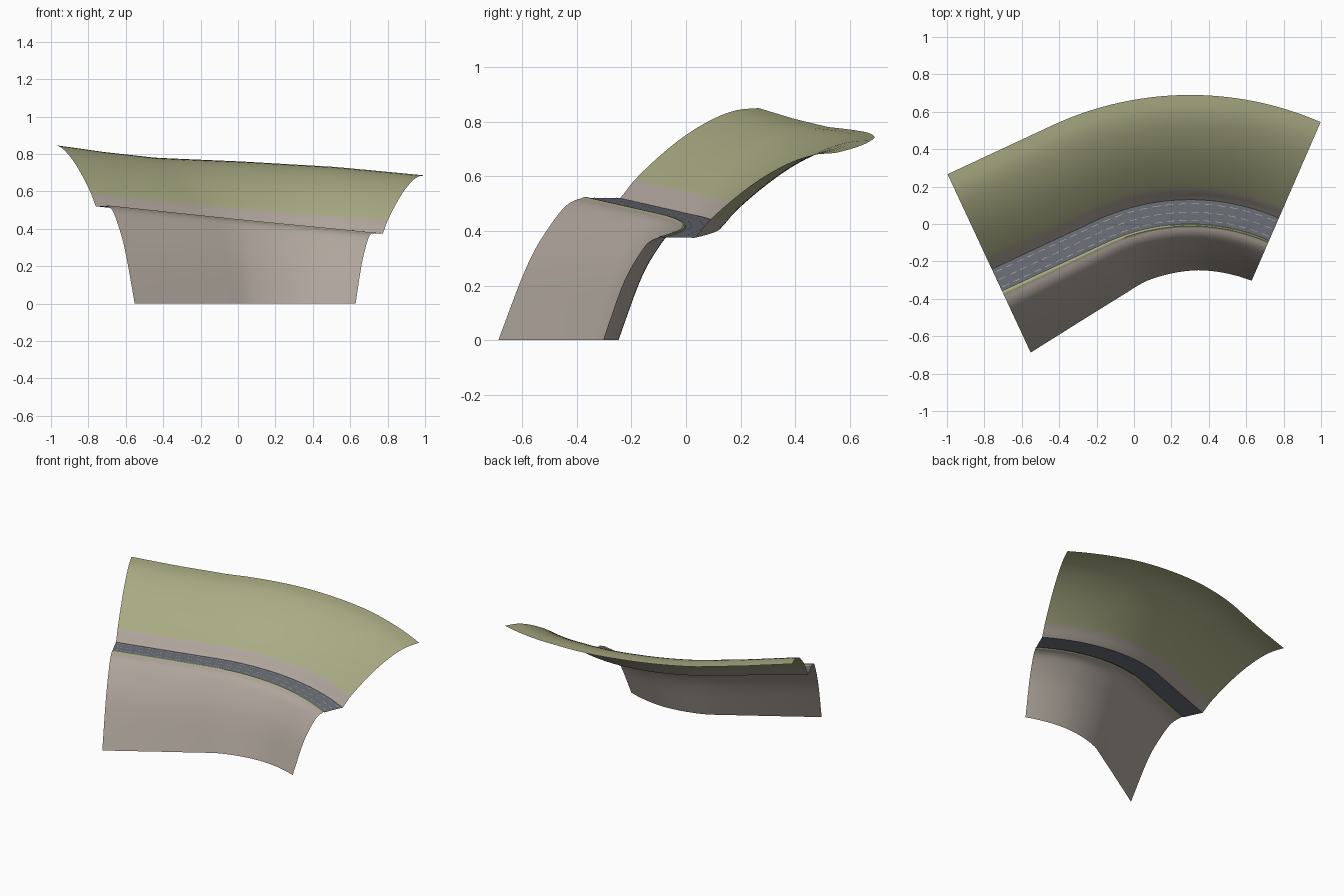
import bpy
import math
from mathutils import Vector

if "Cube" in bpy.data.objects:
    bpy.data.objects.remove(bpy.data.objects["Cube"], do_unlink=True)


def material(name, rgb):
    m = bpy.data.materials.new(name)
    m.use_nodes = True
    m.diffuse_color = (*rgb, 1)
    m.node_tree.nodes["Principled BSDF"].inputs["Base Color"].default_value = (*rgb, 1)
    return m


GRASS = material("olive grass", (0.40, 0.41, 0.23))
STONE = material("warm stone", (0.43, 0.38, 0.335))
ASPHALT = material("blue grey asphalt", (0.155, 0.165, 0.195))
PAINT = material("pale road paint", (0.50, 0.47, 0.38))

# Road path: a straight run followed by a bend, falling steadily
RADIUS, CENTRE_X = 1.06, 0.3
START, END = math.radians(25), math.radians(-23.5)
STRAIGHT = 0.615
LENGTH = STRAIGHT + RADIUS * (START - END)
Z_LEFT, Z_RIGHT = 0.52, 0.375


def ramp(s, values):
    """Piecewise linear value from evenly spaced entries along the path."""
    f = min(max(s / LENGTH, 0), 1) * (len(values) - 1)
    i = min(int(f), len(values) - 2)
    return values[i] + (values[i + 1] - values[i]) * (f - i)


def road_height(s):
    return ramp(s, (Z_LEFT, Z_RIGHT))


def place(s, w, z):
    """Point at distance s along the path and w uphill of the road's outer edge."""
    a = START - max(s - STRAIGHT, 0) / RADIUS
    back = min(s - STRAIGHT, 0)
    r = RADIUS + w
    return Vector((CENTRE_X - r * math.sin(a) + back * math.cos(a),
                   -RADIUS + r * math.cos(a) + back * math.sin(a), z))


def smooth_profile(pts, steps=3):
    """Catmull-Rom refinement of a cross-section."""
    p = [Vector(q) for q in pts]
    p = [2 * p[0] - p[1]] + p + [2 * p[-1] - p[-2]]
    out = []
    for i in range(1, len(p) - 2):
        a, b, c, d = p[i - 1:i + 3]
        for k in range(steps):
            t = k / steps
            out.append(0.5 * (2 * b + (c - a) * t + (2 * a - 5 * b + 4 * c - d) * t * t
                              + (3 * b - a - 3 * c + d) * t ** 3))
    return out + [p[-2]]


def sweep(name, profile, shape, mats, ranges=((0, LENGTH),), rule=None):
    """Sweep a cross-section along the path; shape(s, w, z) gives the final w, z."""
    verts, faces, slots = [], [], []
    n = len(profile)
    for s0, s1 in ranges:
        rows = max(2, round((s1 - s0) / LENGTH * 48))
        base = len(verts)
        for i in range(rows + 1):
            s = s0 + (s1 - s0) * i / rows
            verts += [place(s, *shape(s, *p)) for p in profile]
        for i in range(rows):
            for j in range(n - 1):
                a = base + i * n + j
                faces.append((a, a + n, a + n + 1, a + 1))
                slots.append(rule((profile[j][0] + profile[j + 1][0]) / 2) if rule else 0)
    me = bpy.data.meshes.new(name)
    me.from_pydata(verts, [], faces)
    for m in mats:
        me.materials.append(m)
    for f, k in zip(me.polygons, slots):
        f.material_index = k
    ob = bpy.data.objects.new(name, me)
    bpy.context.collection.objects.link(ob)
    bpy.ops.object.select_all(action="DESELECT")
    bpy.context.view_layer.objects.active = ob
    ob.select_set(True)
    bpy.ops.object.shade_smooth_by_angle(angle=math.radians(40))
    return ob


def on_road(s, w, z):
    return w, road_height(s) + z


# Lower embankment, cut level at the ground, with a unit cross-section
def lower_shape(s, w, z):
    foot = ramp(s, (0.362, 0.315, 0.27, 0.246, 0.235))
    return w * foot, road_height(s) * (1 + z)


lower = smooth_profile([(-1, -1), (-0.87, -0.78), (-0.73, -0.55), (-0.59, -0.36), (-0.43, -0.2),
                        (-0.28, -0.075), (-0.17, -0.022), (-0.07, 0)])
sweep("lower_embankment", lower, lower_shape, [STONE])


# Grass verge between embankment and road
def verge_shape(s, w, z):
    foot = ramp(s, (0.362, 0.315, 0.27, 0.246, 0.235))
    return w * 0.07 * foot, road_height(s) + z


sweep("grass_verge", [(-1, 0), (-0.6, 0.005), (-0.2, 0.004), (0, 0)], verge_shape, [GRASS])

# Road bed
sweep("road", [(0, 0), (0.065, 0.001), (0.13, 0)], on_road, [ASPHALT])


# Upper hillside: stone band at the foot, grass above
def upper_shape(s, w, z):
    return w, road_height(s) + z * ramp(s, (1, 0.97, 0.965, 0.99, 0.99, 0.94))


BAND = 0.19
upper = smooth_profile([(0.13, 0), (0.15, 0.022), (BAND, 0.068), (0.284, 0.15), (0.394, 0.23),
                        (0.505, 0.29), (0.6, 0.322), (0.69, 0.33)])
sweep("upper_hillside", upper, upper_shape, [STONE, GRASS], rule=lambda w: int(w > BAND))


# Road markings as thin plates
def stripe(name, w, ranges=((0, LENGTH),)):
    sweep(name, [(w - 0.0015, 0.003), (w + 0.0015, 0.003)], on_road, [PAINT], ranges)


DASHES = 24
pitch = LENGTH / DASHES
dashes = [(i * pitch + pitch * 0.2, i * pitch + pitch * 0.8) for i in range(DASHES)]
stripe("outer_edge_line", 0.02, dashes)
stripe("centre_line", 0.063, dashes)
stripe("inner_edge_line", 0.108, dashes)
